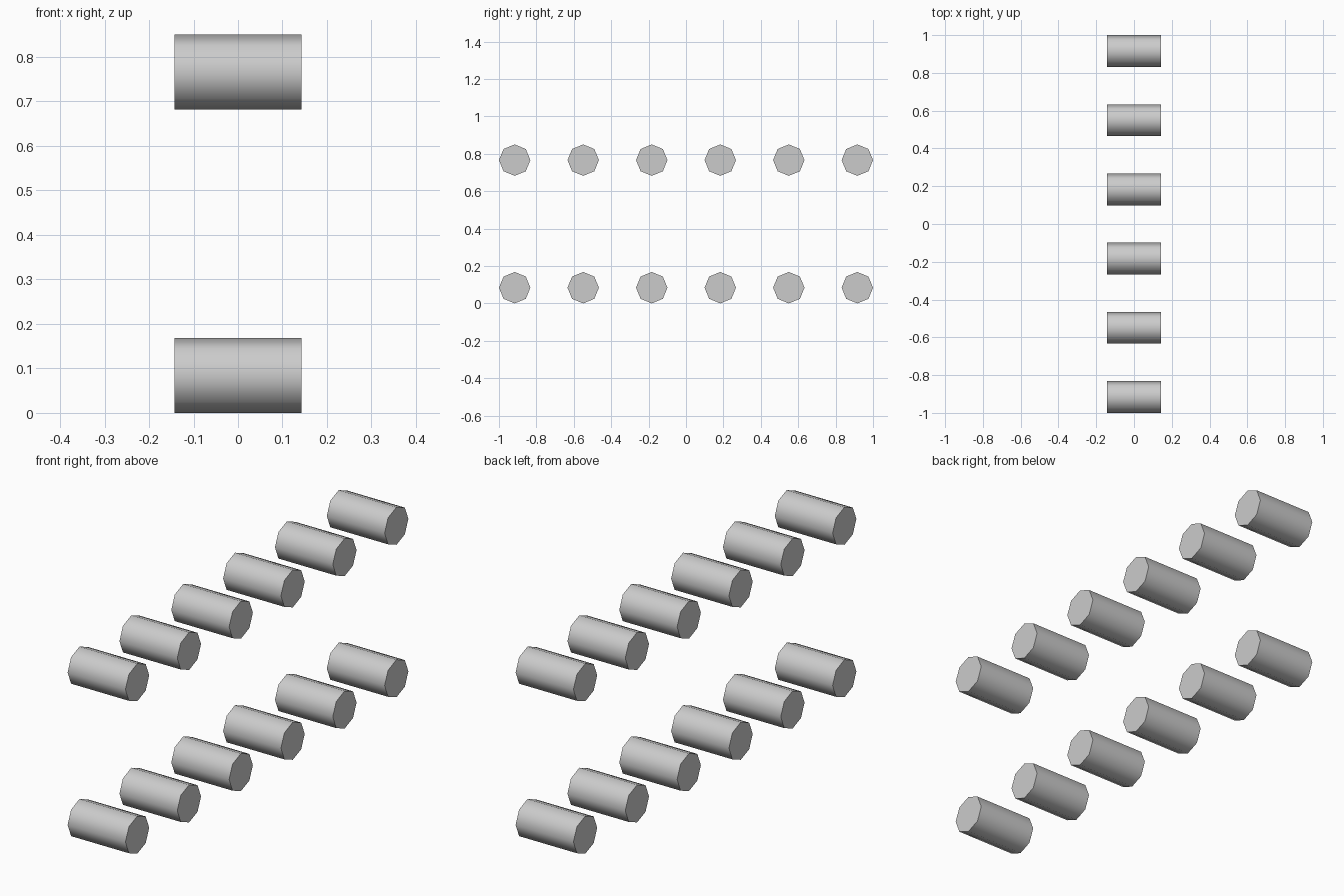
import bpy
from math import radians

if "Cube" in bpy.data.objects:
    bpy.data.objects.remove(bpy.data.objects["Cube"])

RADIUS = 0.084
LENGTH = 0.286
SPACING = 0.3664
ROW_HEIGHTS = {"lower": RADIUS, "upper": 0.766}


def peg(name, y, z):
    # eight-sided peg lying along x, smooth sides with crisp flat ends
    bpy.ops.mesh.primitive_cylinder_add(
        vertices=8, radius=RADIUS, depth=LENGTH,
        location=(0, y, z), rotation=(0, radians(90), 0))
    obj = bpy.context.object
    obj.name = name
    bpy.ops.object.shade_smooth_by_angle(angle=radians(60))


# two rows of six evenly spaced pegs
for row, z in ROW_HEIGHTS.items():
    for i in range(6):
        peg(f"{row}_peg_{i + 1}", (i - 2.5) * SPACING, z)
